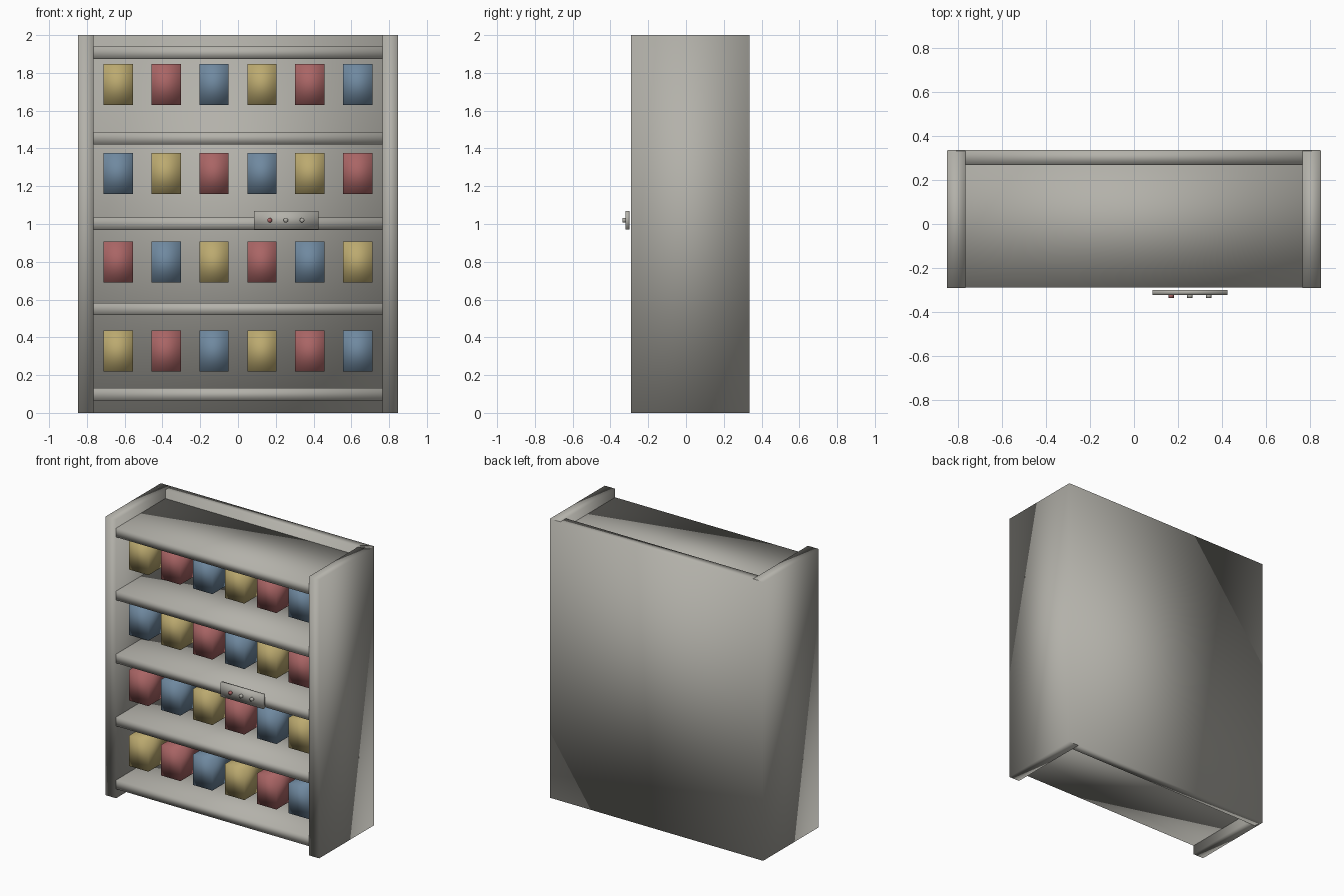
import bpy
from math import radians

if "Cube" in bpy.data.objects:
    bpy.data.objects.remove(bpy.data.objects["Cube"])


def material(name, rgb):
    m = bpy.data.materials.new(name)
    m.use_nodes = True
    m.diffuse_color = (*rgb, 1)
    m.node_tree.nodes["Principled BSDF"].inputs["Base Color"].default_value = (*rgb, 1)
    return m


grey = material("warm grey", (0.45, 0.44, 0.40))
yellow = material("muted yellow", (0.50, 0.40, 0.16))
red = material("muted red", (0.40, 0.13, 0.13))
blue = material("slate blue", (0.16, 0.25, 0.35))


def finish(name, mat):
    ob = bpy.context.object
    ob.name = name
    ob.data.materials.append(mat)
    bpy.ops.object.shade_smooth()
    return ob


def box(name, mat, x, y, z):
    """Softly shaded block between the given (low, high) pairs."""
    pairs = (x, y, z)
    bpy.ops.mesh.primitive_cube_add(size=1, location=[(a + b) / 2 for a, b in pairs])
    bpy.context.object.scale = [b - a for a, b in pairs]
    bpy.ops.object.transform_apply(location=False, rotation=False, scale=True)
    return finish(name, mat)


def around(centre, size):
    return (centre - size / 2, centre + size / 2)


# Cabinet carcass
WIDTH, FRONT, BACK = 0.848, -0.29, 0.336
box("left_side", grey, (0.765, WIDTH), (FRONT, BACK - 0.004), (0, 2))
box("right_side", grey, (-WIDTH, -0.765), (FRONT, BACK - 0.004), (0, 2))
box("back_panel", grey, (0.002 - WIDTH, WIDTH - 0.002), (0.268, BACK), (0, 2))

# Shelves, running into the sides
for i in range(5):
    box(f"shelf_{i + 1}", grey, (0.002 - WIDTH, WIDTH - 0.002),
        (FRONT + 0.001, 0.3), around(0.098 + 0.452 * i, 0.065))

# Goods, colours stepping by one on each row
goods = (yellow, red, blue)
for row in range(4):
    for col in range(6):
        box(f"goods_{row + 1}_{col + 1}", goods[(col - row) % 3],
            around(-0.635 + 0.254 * col, 0.156), (-0.22, 0.0),
            around(1.738 - 0.47 * row, 0.217))

# Control plate with three round buttons
box("control_plate", grey, (0.085, 0.425), (-0.321, -0.299), (0.97, 1.07))
for i, mat in enumerate((red, grey, grey)):
    bpy.ops.mesh.primitive_cylinder_add(
        vertices=16, radius=0.0125, depth=0.02,
        location=(0.168 + 0.0855 * i, -0.326, 1.02), rotation=(radians(90), 0, 0))
    finish(f"button_{i + 1}", mat)
